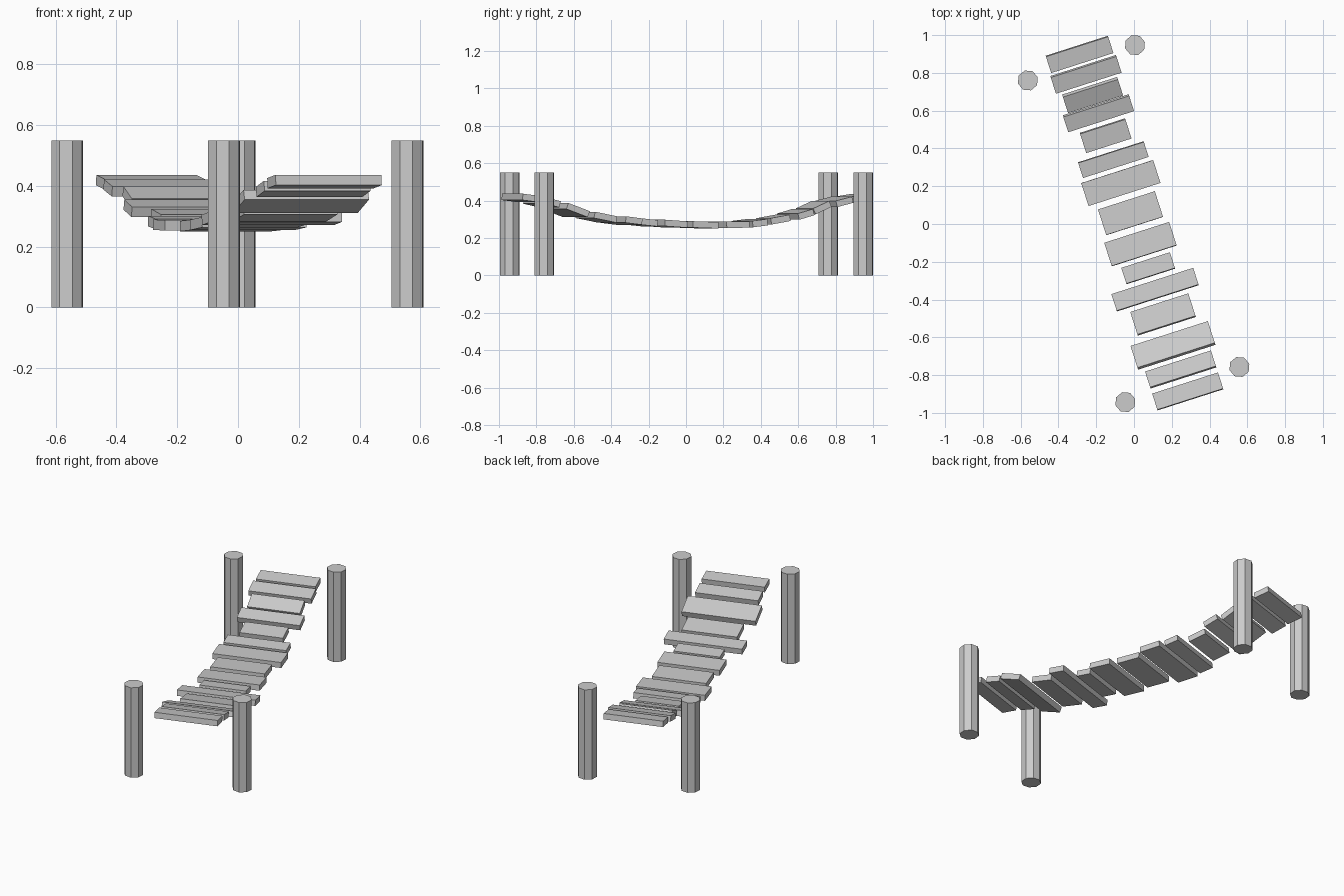
import bpy
from math import radians, sin, cos

YAW = radians(17.8)   # whole bridge is turned about z


def on_bridge(across, along):
    """Bridge coordinates to world x, y."""
    return (across * cos(YAW) - along * sin(YAW),
            across * sin(YAW) + along * cos(YAW))


# Sagging deck planks: along, height, length, width, tilt in degrees
planks = [
    (.943, .412, .346, .092, 9),
    (.832, .393, .365, .093, 14),
    (.717, .362, .306, .098, 24),
    (.616, .326, .366, .088, 16),
    (.491, .298, .252, .108, 10),
    (.358, .279, .365, .084, 7),
    (.228, .271, .400, .127, 1),
    (.060, .270, .316, .142, -2),
    (-.112, .276, .361, .129, -4),
    (-.246, .283, .270, .088, -6),
    (-.365, .293, .455, .093, -7),
    (-.503, .311, .323, .127, -11),
    (-.675, .349, .430, .128, -20),
    (-.809, .390, .366, .089, -13),
    (-.931, .414, .366, .090, -7),
]
for i, (along, z, length, width, tilt) in enumerate(planks, 1):
    bpy.ops.mesh.primitive_cube_add(size=1, location=(*on_bridge(0, along), z),
                                    rotation=(radians(tilt), 0, YAW))
    ob = bpy.context.object
    ob.name = f"plank_{i}"
    ob.scale = (length, width, .034)

# Eight-sided corner posts
for i, (x, y) in enumerate([(.005, .947), (-.562, .76), (.558, -.757), (-.046, -.943)], 1):
    bpy.ops.mesh.primitive_cylinder_add(vertices=8, radius=.055, depth=.55,
                                        location=(x, y, .275), rotation=(0, 0, YAW))
    bpy.context.object.name = f"post_{i}"
